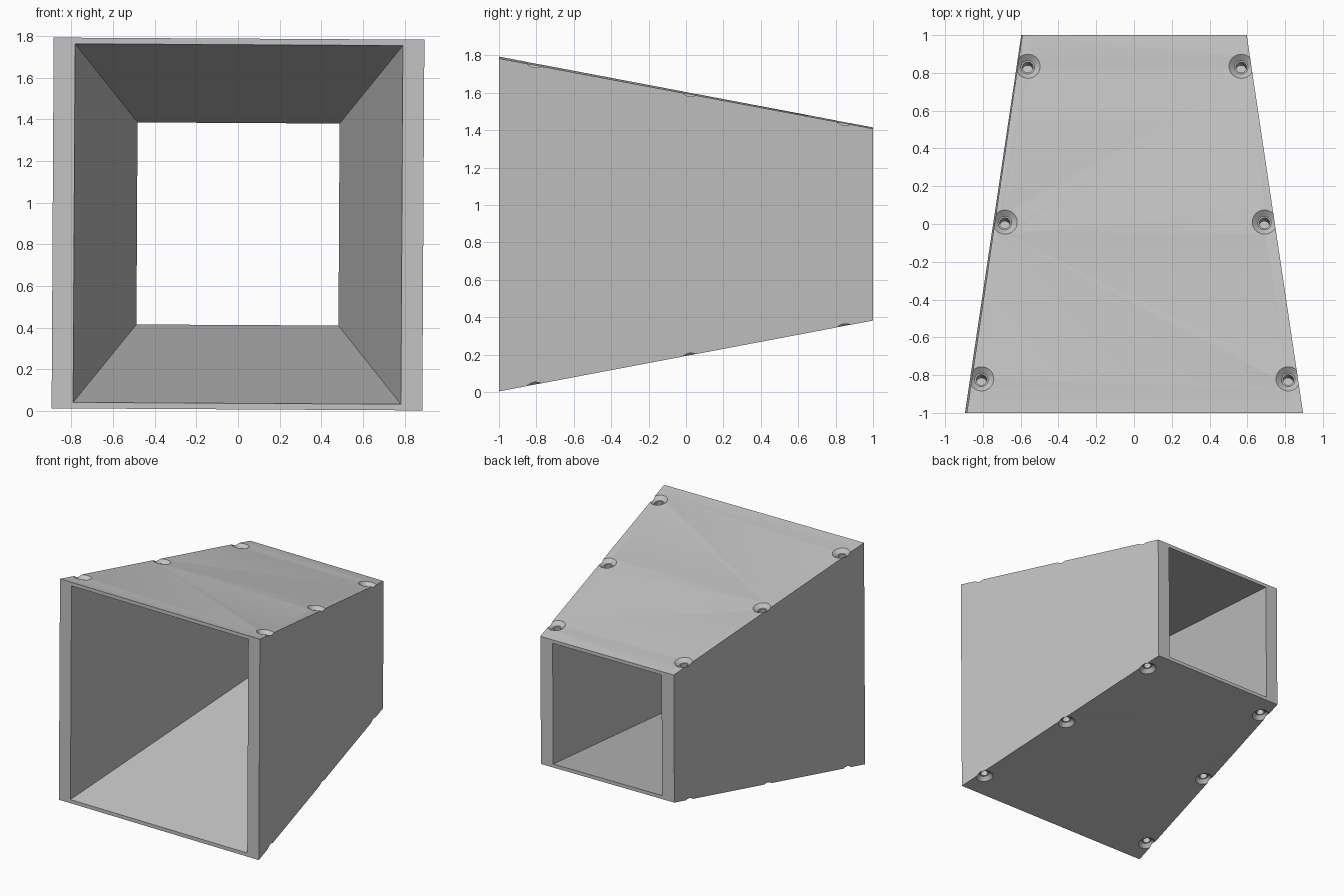
import bpy, bmesh, math
from mathutils import Matrix, Vector

cube = bpy.data.objects.get("Cube")
if cube:
    bpy.data.objects.remove(cube)

MID = 0.898          # height of the duct axis
ROLL = 0.0056        # slight roll about the duct axis
FRONT_H, BACK_H = 0.89, 0.513

grey = bpy.data.materials.new("light grey")
grey.use_nodes = True
grey.diffuse_color = (0.55, 0.55, 0.55, 1)
grey.node_tree.nodes["Principled BSDF"].inputs["Base Color"].default_value = (0.55, 0.55, 0.55, 1)


def finish(bm, name):
    bmesh.ops.recalc_face_normals(bm, faces=bm.faces)
    mesh = bpy.data.meshes.new(name)
    bm.to_mesh(mesh)
    bm.free()
    mesh.materials.append(grey)
    obj = bpy.data.objects.new(name, mesh)
    bpy.context.collection.objects.link(obj)
    return obj


def ring(bm, y, half_w, half_h):
    corners = ((-1, -1), (1, -1), (1, 1), (-1, 1))
    return [bm.verts.new((sx * half_w, y, sz * half_h)) for sx, sz in corners]


# Tapered square duct: outer and inner skins joined at both open ends
bm = bmesh.new()
loops = [ring(bm, -1, 0.89, FRONT_H), ring(bm, 1, 0.594, BACK_H),
         ring(bm, 1, 0.485, 0.485), ring(bm, -1, 0.787, 0.861)]
for k, a in enumerate(loops):
    b = loops[(k + 1) % 4]
    for i in range(4):
        j = (i + 1) % 4
        bm.faces.new((a[i], a[j], b[j], b[i]))
duct = finish(bm, "tapered_duct")

# Countersunk blind screw holes, square to the sloping top and bottom panels
PROFILE = [(0, 0.03), (0.065, 0.03), (0.065, 0), (0.036, -0.028),
           (0.028, -0.028), (0.028, -0.12), (0, -0.12)]
slope = (FRONT_H - BACK_H) / 2
bm = bmesh.new()
for x, y in ((0.812, -0.82), (0.687, 0.01), (0.565, 0.835)):
    for sx in (-1, 1):
        for sz in (-1, 1):
            height = FRONT_H - slope * (y + 1)
            axis = Vector((0, slope, sz)).normalized()
            place = (Matrix.Translation((sx * x, y, sz * height))
                     @ axis.to_track_quat('Z', 'Y').to_matrix().to_4x4())
            pts = [bm.verts.new((r, 0, h)) for r, h in PROFILE]
            edges = [bm.edges.new(p) for p in zip(pts, pts[1:])]
            spun = bmesh.ops.spin(bm, geom=pts + edges, axis=(0, 0, 1), cent=(0, 0, 0),
                                  angle=math.tau, steps=32, use_duplicate=False)
            new = [v for v in bm.verts if not v.tag]
            bmesh.ops.remove_doubles(bm, verts=new, dist=0.0005)
            new = [v for v in bm.verts if not v.tag]
            bmesh.ops.transform(bm, matrix=place, verts=new)
            for v in new:
                v.tag = True
cutter = finish(bm, "screw_hole_cutter")
cutter.hide_render = True

# Cut the holes, then drop the cutter
cut = duct.modifiers.new("screw holes", 'BOOLEAN')
cut.operation = 'DIFFERENCE'
cut.solver = 'EXACT'
cut.object = cutter
bpy.context.view_layer.objects.active = duct
duct.select_set(True)
bpy.ops.object.modifier_apply(modifier=cut.name)
bpy.data.objects.remove(cutter)

bpy.ops.object.select_all(action='DESELECT')
duct.select_set(True)
bpy.ops.object.shade_smooth_by_angle(angle=math.radians(25))
duct.location.z = MID
duct.rotation_euler.y = ROLL
